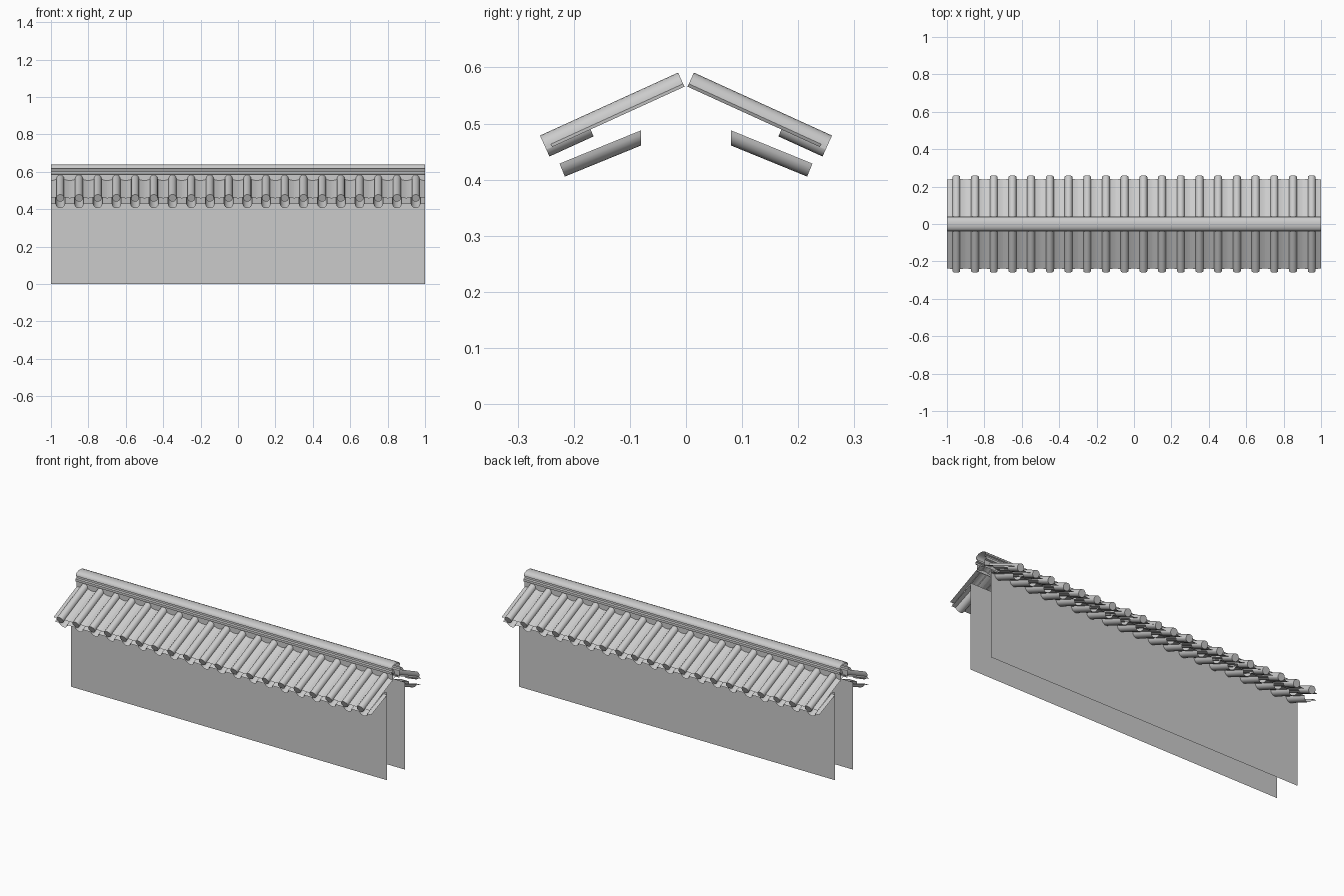
import bpy
import math

if "Cube" in bpy.data.objects:
    bpy.data.objects.remove(bpy.data.objects["Cube"])

A = math.radians(24.5)      # roof pitch
PITCH = 0.1                 # tile spacing
COUNT = 20
R = 0.021                   # cover tile radius
N0 = 0.0065                 # cover tile axis height above the pan tiles
S_END = 0.2735              # slope length to the eave


def slope(x, s, n, ang=A, y0=0.0, z0=0.567):
    """Point on the front roof slope: s down the slope, n along its normal."""
    return (x, -(y0 + s * math.cos(ang) + n * math.sin(ang)),
            z0 - s * math.sin(ang) + n * math.cos(ang))


def make(name, verts, faces, repeat=False, mirror=True, smooth=True):
    me = bpy.data.meshes.new(name)
    me.from_pydata(verts, [], faces)
    ob = bpy.data.objects.new(name, me)
    bpy.context.collection.objects.link(ob)
    if smooth:
        bpy.ops.object.select_all(action='DESELECT')
        ob.select_set(True)
        bpy.context.view_layer.objects.active = ob
        bpy.ops.object.shade_smooth_by_angle(angle=math.radians(40))
    if repeat:
        m = ob.modifiers.new("repeat", 'ARRAY')
        m.count = COUNT
        m.use_relative_offset = False
        m.use_constant_offset = True
        m.constant_offset_displace = (PITCH, 0, 0)
    if mirror:
        m = ob.modifiers.new("other_slope", 'MIRROR')
        m.use_axis = (False, True, False)
        m.use_clip = False
        m.use_mirror_merge = False
    return ob


def strip(a, b):
    """Verts and quads joining two matching rows of points."""
    k = len(a)
    return a + b, [(i, k + i, k + i + 1, i + 1) for i in range(k - 1)]


def arc(r, a0, a1, steps):
    for i in range(steps + 1):
        t = math.radians(a0 + (a1 - a0) * i / steps)
        yield r * math.cos(t), r * math.sin(t)


X0 = -0.95

# cover tiles: half-round on top, running to the ridge
top = [(-R, -N0)] + list(arc(R, 0, 180, 10))[::-1] + [(R, -N0)]
make("cover_tiles", *strip([slope(X0 + u, 0.003, N0 + v) for u, v in top],
                           [slope(X0 + u, S_END, N0 + v) for u, v in top]), repeat=True)

# lower half of the eave tiles
low = list(arc(R * 0.95, 180, 360, 10))
make("eave_tile_undersides", *strip([slope(X0 + u, 0.187, N0 + v) for u, v in low],
                                    [slope(X0 + u, S_END, N0 + v) for u, v in low]), repeat=True)

# round discs closing the eave tiles
ring = list(arc(R, 0, 360, 20))[:-1]
make("eave_discs", [slope(X0 + u, S_END, N0 + v) for u, v in ring],
     [tuple(range(20))], repeat=True, smooth=False)

# pan tiles: shallow troughs between the covers
pan = [(-0.05 + 0.1 * i / 10, 0.009 * math.sin(math.pi * (i / 10)) ** 2) for i in range(11)]
make("pan_tiles", *strip([slope(X0 + u, 0.003, v) for u, v in pan],
                         [slope(X0 + u, 0.262, v) for u, v in pan]), repeat=True)

# eave soffit: a sheet with half-round ribs hanging down
B = math.radians(22.2)
rib = [(-0.05, 0)] + list(arc(0.025, 180, 360, 10)) + [(0.05, 0)]
inner = [(X0 + u, -0.08, 0.488 + v / math.cos(B)) for u, v in rib]
outer = [slope(X0 + u, 0.157, v, B, 0.08, 0.488) for u, v in rib]
make("eave_soffit", *strip(inner, outer), repeat=True)

# ridge: open moulded profile along the top
half = [(0.03, 0.545), (0.03, 0.585), (0.04, 0.588), (0.04, 0.601), (0.03, 0.604),
        (0.03, 0.614), (0.037, 0.617), (0.036, 0.626), (0.028, 0.634), (0.015, 0.639)]
prof = [(-y, z) for y, z in half] + [(0, 0.64)] + half[::-1]
make("ridge", *strip([(1, y, z) for y, z in prof], [(-1, y, z) for y, z in prof]), mirror=False)

# wall faces: thin sheets front and back
make("wall", [(-1, -0.08, 0), (1, -0.08, 0), (1, -0.08, 0.5), (-1, -0.08, 0.5)],
     [(0, 1, 2, 3)], smooth=False)
